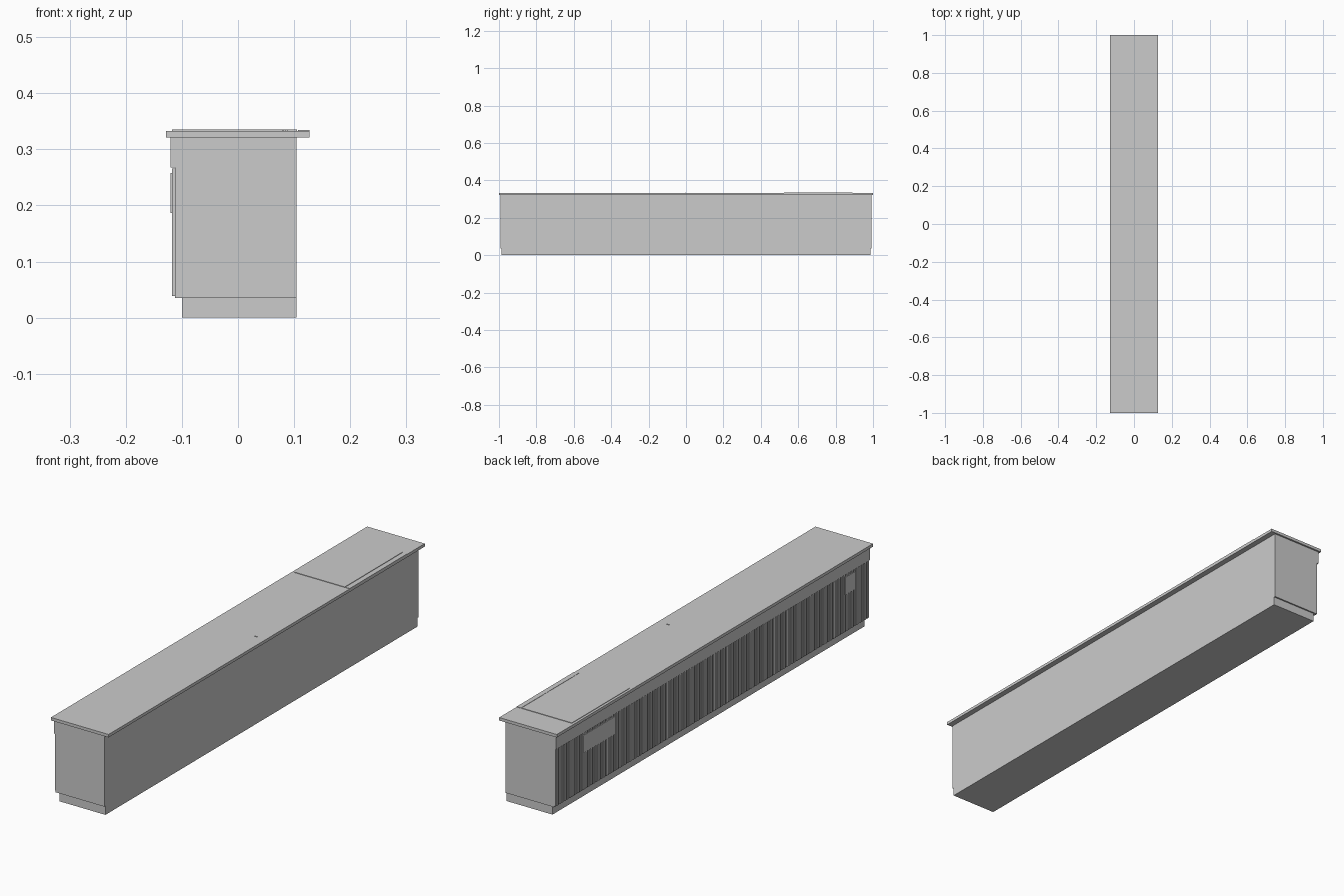
import bpy
import bmesh

grey = bpy.data.materials.new("plain_grey")
grey.diffuse_color = (0.6, 0.6, 0.6, 1)


def boxes(name, spans):
    """One object made of boxes given as (x0, x1, y0, y1, z0, z1)."""
    bm = bmesh.new()
    for x0, x1, y0, y1, z0, z1 in spans:
        verts = bmesh.ops.create_cube(bm, size=1)["verts"]
        for v in verts:
            v.co = (x1 if v.co.x > 0 else x0,
                    y1 if v.co.y > 0 else y0,
                    z1 if v.co.z > 0 else z0)
    mesh = bpy.data.meshes.new(name)
    bm.to_mesh(mesh)
    bm.free()
    mesh.materials.append(grey)
    obj = bpy.data.objects.new(name, mesh)
    bpy.context.collection.objects.link(obj)
    return obj


# Plinth, cabinet and customer-side panel
boxes("plinth", [(-0.10, 0.104, -0.987, 0.987, 0, 0.035)])
boxes("cabinet_body", [(-0.112, 0.097, -0.993, 0.993, 0.035, 0.321)])
boxes("side_panel", [(0.097, 0.104, -0.993, 0.993, 0.035, 0.321)])

# Worktop and the rail under its edge
boxes("worktop", [(-0.128, 0.127, -1, 1, 0.321, 0.333)])
boxes("top_rail", [(-0.12, -0.103, -0.993, 0.993, 0.268, 0.321)])

# Vertical slats on a thin backing
boxes("slat_backing", [(-0.115, -0.112, -0.99, 0.99, 0.039, 0.266)])
count = 120
pitch = 1.98 / count
boxes("slats", [(-0.118, -0.115, -0.99 + i * pitch, -0.99 + (i + 0.6) * pitch, 0.039, 0.266)
                for i in range(count)])

# Flat plates fixed over the slats
boxes("slat_plates", [(-0.120, -0.117, 0.62, 0.82, 0.187, 0.258),
                      (-0.120, -0.117, -0.905, -0.836, 0.187, 0.258)])

# Thin raised cover with an edge strip, set on one end of the worktop
boxes("cover_plate", [(-0.118, 0.105, 0.525, 0.89, 0.333, 0.335)])
boxes("cover_edge_strip", [(0.107, 0.127, 0.525, 0.89, 0.333, 0.3345)])

# Small pegs in the worktop
boxes("worktop_pegs", [(0.078, 0.081, -0.006, -0.003, 0.333, 0.335),
                       (0.085, 0.088, -0.006, -0.003, 0.333, 0.335)])
